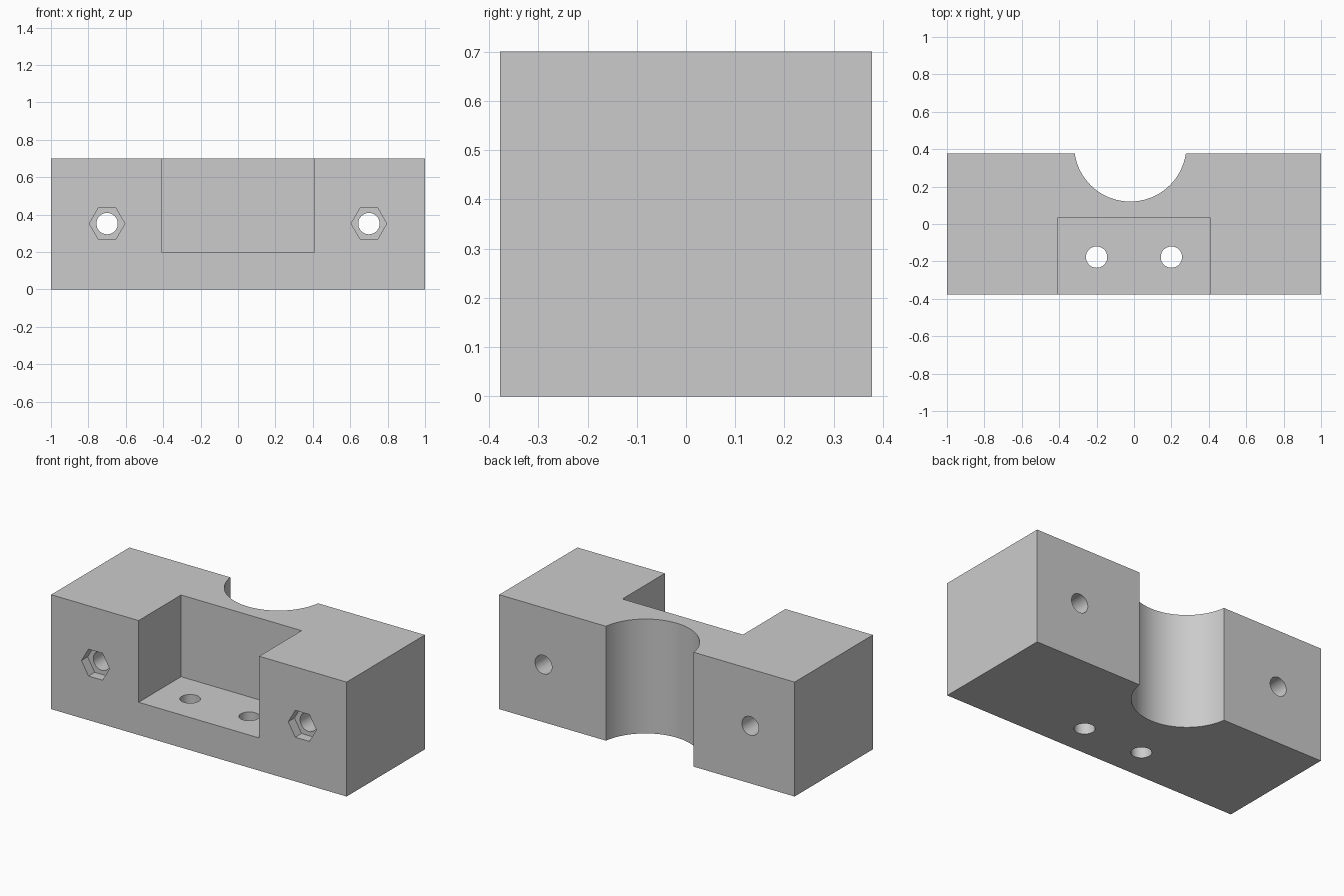
import bpy
import math

cube = bpy.data.objects.get("Cube")
if cube:
    bpy.data.objects.remove(cube, do_unlink=True)

grey = bpy.data.materials.new("plain_grey")
grey.use_nodes = True
colour = (0.6, 0.6, 0.6, 1)
grey.diffuse_color = colour
grey.node_tree.nodes["Principled BSDF"].inputs["Base Color"].default_value = colour

HALF_DEPTH = 0.378
HEIGHT = 0.70
HOLE_RADIUS = 0.057


def box(name, low, high):
    """Box between two opposite corners."""
    centre = [(a + b) / 2 for a, b in zip(low, high)]
    bpy.ops.mesh.primitive_cube_add(size=1, location=centre)
    obj = bpy.context.object
    obj.name = name
    obj.scale = [b - a for a, b in zip(low, high)]
    bpy.ops.object.transform_apply(location=True, rotation=False, scale=True)
    obj.data.materials.append(grey)
    return obj


def prism(name, radius, length, centre, sides=64, along_y=False):
    """Round or polygonal bar standing upright or lying along y."""
    bpy.ops.mesh.primitive_cylinder_add(vertices=sides, radius=radius, depth=length, location=centre)
    obj = bpy.context.object
    obj.name = name
    if sides == 6:
        obj.rotation_euler.z = math.pi / 6  # points to the sides
        bpy.ops.object.transform_apply(location=False, rotation=True, scale=False)
    if along_y:
        obj.rotation_euler.x = math.pi / 2
    bpy.ops.object.transform_apply(location=False, rotation=True, scale=False)
    obj.data.materials.append(grey)
    return obj


# Main block
block = box("mounting_block", (-1, -HALF_DEPTH, 0), (1, HALF_DEPTH, HEIGHT))

# Front pocket and rear round channel
cutters = [
    box("pocket_cutter", (-0.408, -0.6, 0.2), (0.408, 0.032, 1)),
    prism("channel_cutter", 0.3, 2, (-0.02, 0.42, 0.35), sides=128),
]

# Bolt holes with hexagonal nut recesses, and floor screw holes
NUT_DEPTH = 0.06
for side in (-1, 1):
    cutters += [
        prism("nut_cutter", 0.095, 2 * NUT_DEPTH, (0.70 * side, -HALF_DEPTH, 0.352), sides=6, along_y=True),
        prism("bolt_cutter", HOLE_RADIUS, 2, (0.70 * side, 0, 0.352), along_y=True),
        prism("screw_cutter", HOLE_RADIUS, 2, (0.20 * side, -0.177, 0.35)),
    ]

# Cut each shape out of the block
bpy.ops.object.select_all(action="DESELECT")
block.select_set(True)
bpy.context.view_layer.objects.active = block
for cutter in cutters:
    cutter.hide_render = True
    cut = block.modifiers.new(cutter.name, "BOOLEAN")
    cut.operation = "DIFFERENCE"
    cut.solver = "EXACT"
    cut.object = cutter
    bpy.ops.object.modifier_apply(modifier=cut.name)
    bpy.data.objects.remove(cutter, do_unlink=True)

bpy.ops.object.shade_smooth_by_angle(angle=math.radians(30))
